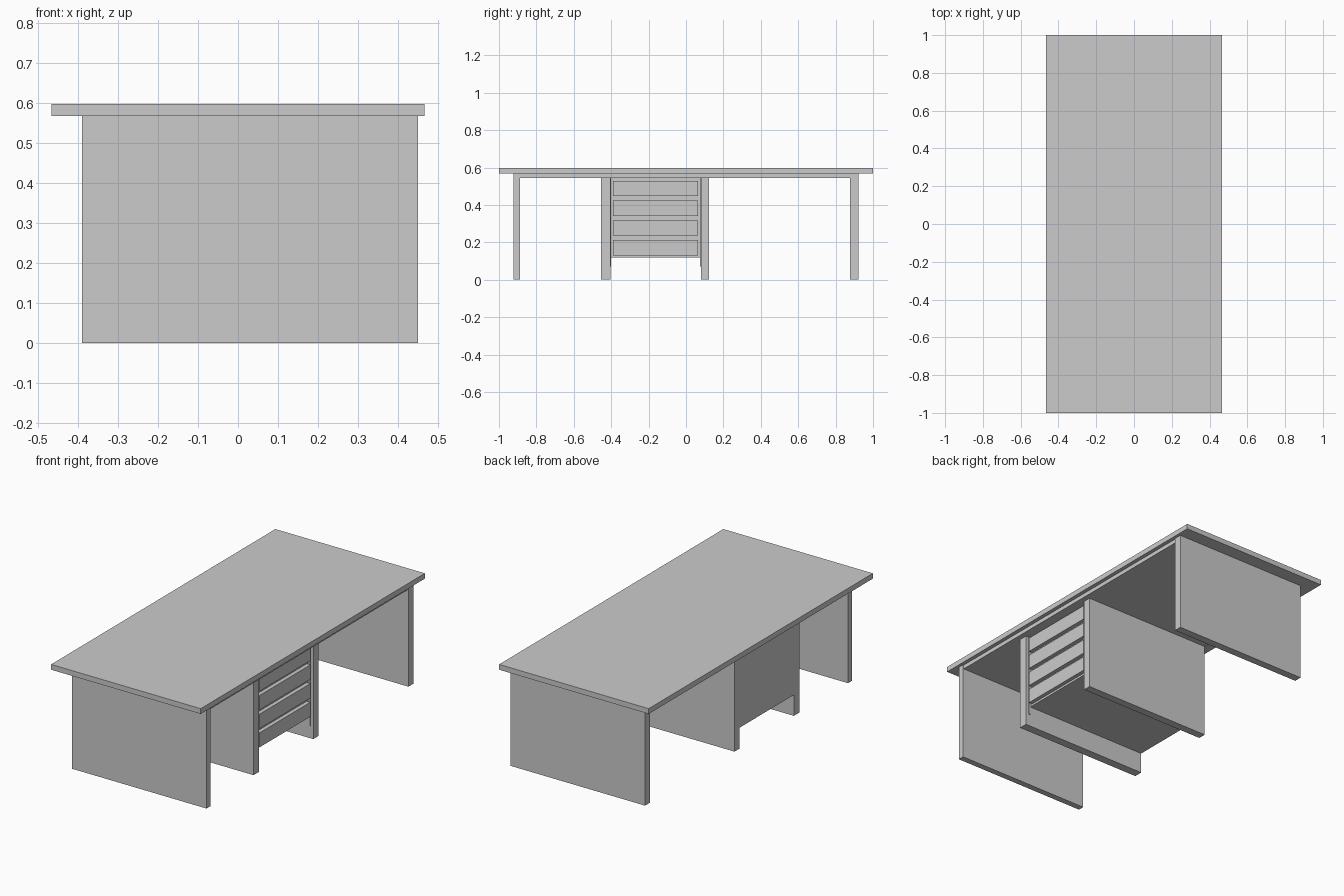
import bpy

if "Cube" in bpy.data.objects:
    bpy.data.objects.remove(bpy.data.objects["Cube"])


def box(name, x, y, z):
    """Axis-aligned box from (min, max) pairs."""
    bpy.ops.mesh.primitive_cube_add(
        size=1, location=[(a + b) / 2 for a, b in (x, y, z)])
    ob = bpy.context.object
    ob.name = name
    ob.scale = [b - a for a, b in (x, y, z)]
    bpy.ops.object.transform_apply(location=False, rotation=False, scale=True)
    return ob


# Desktop and the thinner panel under it
box("desktop", (-0.467, 0.467), (-1, 1), (0.568, 0.598))
box("under_panel", (-0.39, 0.445), (-0.888, 0.878), (0.545, 0.568))

# End panels that carry the desktop
box("end_panel_left", (-0.39, 0.45), (-0.923, -0.888), (0, 0.568))
box("end_panel_right", (-0.39, 0.45), (0.878, 0.922), (0, 0.568))

# Drawer pedestal: side panels and carcass
box("pedestal_side_left", (-0.39, 0.415), (-0.454, -0.405), (0, 0.545))
box("pedestal_side_right", (-0.39, 0.415), (0.079, 0.124), (0, 0.545))
box("drawer_carcass", (-0.39, 0.385), (-0.405, 0.079), (0.118, 0.545))

# Thin trim strips beside the drawers
for side, y in (("left", (-0.405, -0.401)), ("right", (0.075, 0.079))):
    box("trim_strip_" + side, (0.385, 0.397), y, (0.07, 0.545))

# Four drawer fronts
for i in range(4):
    z = 0.13 + i * 0.1055
    box(f"drawer_front_{i + 1}", (0.385, 0.407), (-0.39, 0.065), (z, z + 0.082))
